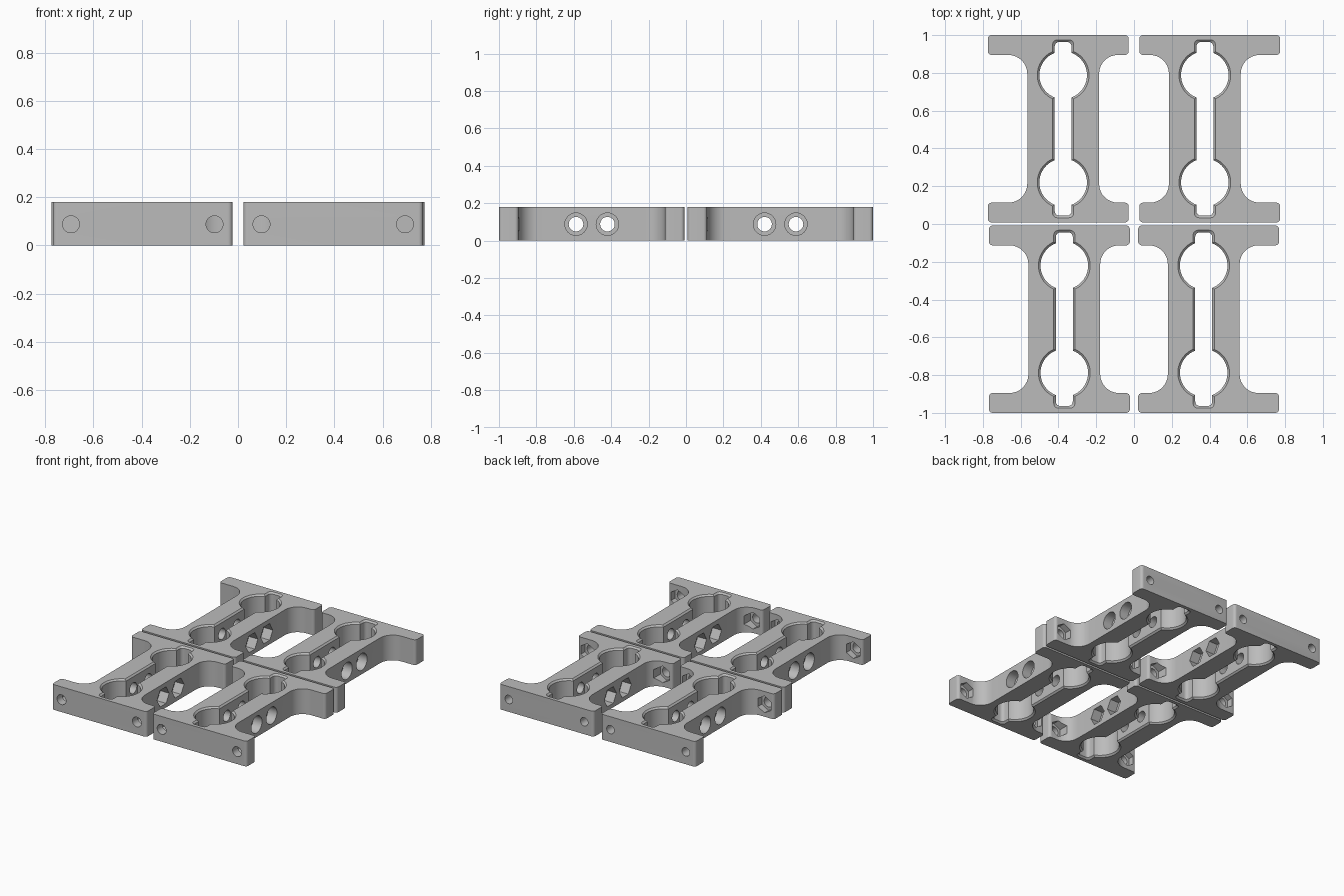
import bpy, bmesh, math
from mathutils import Vector, Matrix

if "Cube" in bpy.data.objects:
    bpy.data.objects.remove(bpy.data.objects["Cube"])

H = 0.18                      # plate height
W, L, T = 0.373, 0.496, 0.105 # half width, half length, flange thickness
OFF = 0.026                   # web offset toward the inner side
WEB = 0.19                    # half width of the web
ZH = 0.088                    # height of all bolt holes

grey = bpy.data.materials.new("grey_plastic")
grey.diffuse_color = (0.5, 0.5, 0.5, 1)
grey.use_nodes = True
grey.node_tree.nodes["Principled BSDF"].inputs["Base Color"].default_value = grey.diffuse_color


def rounded(corners, steps=8):
    """Outline with each (x, y, radius) corner replaced by an arc."""
    out = []
    n = len(corners)
    for i, (x, y, r) in enumerate(corners):
        p = Vector((x, y))
        a = (Vector(corners[i - 1][:2]) - p).normalized()
        b = (Vector(corners[(i + 1) % n][:2]) - p).normalized()
        c = p + (a + b) * r   # right-angled corners
        for k in range(steps + 1):
            t = k / steps * math.pi / 2
            out.append(c - b * r * math.cos(t) - a * r * math.sin(t))
    return out


def loft(name, layers):
    """Solid through a stack of (outline, z) layers."""
    bm = bmesh.new()
    rings = [[bm.verts.new((p[0], p[1], z)) for p in pts] for pts, z in layers]
    n = len(rings[0])
    bm.faces.new(rings[0][::-1])
    bm.faces.new(rings[-1])
    for lo, hi in zip(rings, rings[1:]):
        for i in range(n):
            j = (i + 1) % n
            bm.faces.new((lo[i], lo[j], hi[j], hi[i]))
    bmesh.ops.recalc_face_normals(bm, faces=bm.faces)
    return finish(name, bm)


def finish(name, bm):
    me = bpy.data.meshes.new(name)
    bm.to_mesh(me)
    bm.free()
    ob = bpy.data.objects.new(name, me)
    bpy.context.collection.objects.link(ob)
    return ob


def bore(axis, start, end, across, r, sides=32):
    """Prism cutter along x or y from start to end at hole height."""
    bm = bmesh.new()
    bmesh.ops.create_cone(bm, cap_ends=True, segments=sides, radius1=r,
                          radius2=r, depth=abs(end - start))
    mid = (start + end) / 2
    if axis == 'x':
        m = Matrix.Translation((mid, across, ZH)) @ Matrix.Rotation(math.pi / 2, 4, 'Y')
    else:
        m = Matrix.Translation((across, mid, ZH)) @ Matrix.Rotation(math.pi / 2, 4, 'X')
    bm.transform(m)
    return finish("cutter", bm)


def slot_outline(d):
    """Keyhole slot with two round pockets, grown by d."""
    w, r, end, cy = 0.045 + d, 0.126 + d, 0.46 + d, 0.284
    a = math.asin(w / r)
    q = []
    for k in range(25):       # pocket arc, from middle toward the end
        t = -math.pi / 2 + a + k / 24 * (math.pi - 2 * a)
        q.append((r * math.cos(t), cy + r * math.sin(t)))
    f = 0.025
    for k in range(7):        # rounded slot end
        t = k / 6 * math.pi / 2
        q.append((w - f + f * math.cos(t), end - f + f * math.sin(t)))
    pts = q + [(-x, y) for x, y in q[::-1]] + [(-x, -y) for x, y in q] + [(x, -y) for x, y in q[::-1]]
    return [(x + OFF, y) for x, y in pts]


# Body: two flanges joined by a web with large fillets
xl, xr, yi = OFF - WEB, OFF + WEB, L - T
s, f = 0.02, 0.1
outline = rounded([
    (-W, -L, s), (W, -L, s), (W, -yi, s), (xr, -yi, f), (xr, yi, f), (W, yi, s),
    (W, L, s), (-W, L, s), (-W, yi, s), (xl, yi, f), (xl, -yi, f), (-W, -yi, s)])
body = loft("bracket", [(outline, 0), (outline, H)])

# Slot with chamfered rims
c, e = 0.011, 0.005
cutters = [loft("cutter", [(slot_outline(c + e), -e), (slot_outline(0), c),
                           (slot_outline(0), H - c), (slot_outline(c + e), H + e)])]

# Cross bolts through the web: round recess outside, nut recess inside
for y in (-0.084, 0.084):
    cutters += [bore('x', xl - 0.05, xr + 0.05, y, 0.039),
                bore('x', xl - 0.05, xl + 0.07, y, 0.06),
                bore('x', xr - 0.07, xr + 0.05, y, 0.068, 6)]

# Flange bolts: through hole with nut pocket in front, blind hole at the back
for x in (-0.2975, 0.2975):
    cutters += [bore('y', -L - 0.05, -yi + 0.12, x, 0.035),
                bore('y', -L + 0.06, -yi + 0.13, x, 0.06, 6),
                bore('y', L - 0.085, L + 0.05, x, 0.03)]

for cut in cutters:
    mod = body.modifiers.new("cut", 'BOOLEAN')
    mod.operation = 'DIFFERENCE'
    mod.solver = 'EXACT'
    mod.object = cut
bpy.context.view_layer.update()
dg = bpy.context.evaluated_depsgraph_get()
mesh = bpy.data.meshes.new_from_object(body.evaluated_get(dg))
mesh.materials.clear()
mesh.materials.append(grey)
for ob in cutters + [body]:
    bpy.data.objects.remove(ob)

# Four brackets, the right pair mirrored
for row, y, cx in (("front", -0.504, 0.395), ("back", 0.504, 0.401)):
    for side, sx in (("left", 1), ("right", -1)):
        me = mesh.copy()
        me.transform(Matrix.Translation((-sx * cx, y, 0)) @ Matrix.Diagonal((sx, 1, 1, 1)))
        if sx < 0:
            me.flip_normals()
        ob = bpy.data.objects.new(f"{row}_{side}_bracket", me)
        bpy.context.collection.objects.link(ob)
        bpy.ops.object.select_all(action='DESELECT')
        ob.select_set(True)
        bpy.context.view_layer.objects.active = ob
        bpy.ops.object.shade_smooth_by_angle(angle=math.radians(30))
